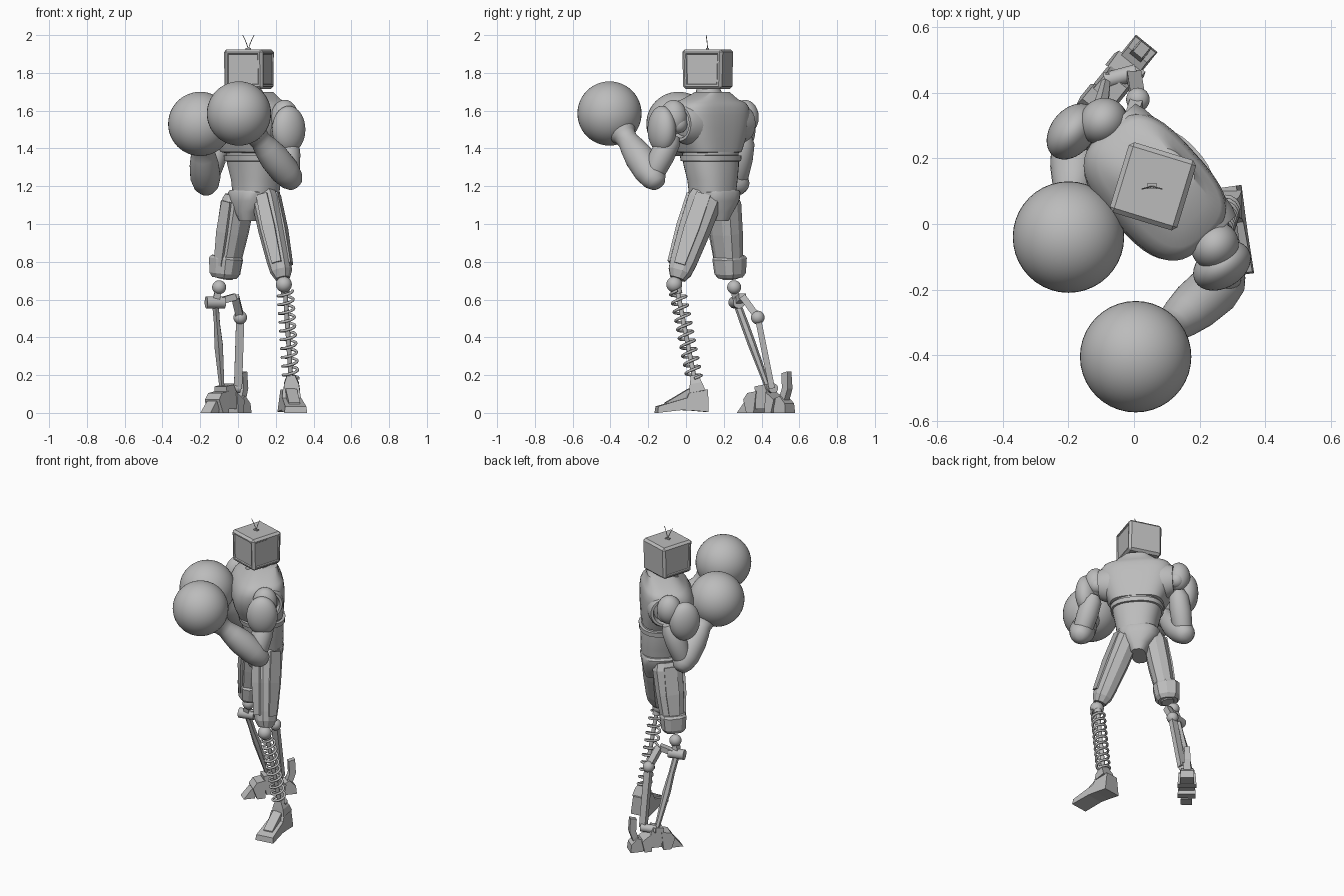
import bpy, bmesh, math
from mathutils import Vector, Matrix

cube = bpy.data.objects.get("Cube")
if cube:
    bpy.data.objects.remove(cube, do_unlink=True)

grey = bpy.data.materials.new("plain grey")
grey.use_nodes = True
grey.diffuse_color = (0.5, 0.5, 0.5, 1)
grey.node_tree.nodes["Principled BSDF"].inputs["Base Color"].default_value = (0.5, 0.5, 0.5, 1)


def finish(name, bm, smooth=True, matrix=None):
    if matrix:
        bm.transform(matrix)
    bmesh.ops.recalc_face_normals(bm, faces=bm.faces)
    mesh = bpy.data.meshes.new(name)
    bm.to_mesh(mesh)
    bm.free()
    mesh.materials.append(grey)
    obj = bpy.data.objects.new(name, mesh)
    bpy.context.collection.objects.link(obj)
    if smooth:
        bpy.ops.object.select_all(action='DESELECT')
        obj.select_set(True)
        bpy.context.view_layer.objects.active = obj
        bpy.ops.object.shade_smooth_by_angle(angle=math.radians(40))
    return obj


def heading(degrees):
    a = math.radians(degrees)
    return Vector((math.cos(a), math.sin(a), 0))


def loft(name, p, q, side, rings, n=32, power=2, smooth=True):
    """Skin along p-q; each ring is (t, half width, half depth, shift x, shift y)."""
    p, q = Vector(p), Vector(q)
    axis = (q - p).normalized()
    u = (side - axis * side.dot(axis)).normalized()
    v = axis.cross(u)
    bm = bmesh.new()
    loops = []
    for ring in rings:
        t, hx, hy, ox, oy = (tuple(ring) + (0, 0, 0))[:5]
        loop = []
        for i in range(n):
            a = 2 * math.pi * (i + 0.5) / n
            c, s = math.cos(a), math.sin(a)
            x = ox + hx * math.copysign(abs(c) ** (2 / power), c)
            y = oy + hy * math.copysign(abs(s) ** (2 / power), s)
            loop.append(bm.verts.new(p.lerp(q, t) + u * x + v * y))
        loops.append(loop)
    for a, b in zip(loops, loops[1:]):
        for i in range(n):
            bm.faces.new((a[i], a[(i + 1) % n], b[(i + 1) % n], b[i]))
    bm.faces.new(loops[0][::-1])
    bm.faces.new(loops[-1])
    return finish(name, bm, smooth)


def bar(name, p, q, w, d, side=Vector((1, 0, 0))):
    return loft(name, p, q, side, [(0, w, d), (1, w, d)], 4, 40, False)


def ellipsoid(name, centre, radii, yaw=0):
    bm = bmesh.new()
    bmesh.ops.create_uvsphere(bm, u_segments=40, v_segments=24, radius=1)
    m = (Matrix.Translation(centre) @ Matrix.Rotation(math.radians(yaw), 4, 'Z')
         @ Matrix.Diagonal((*radii, 1)))
    return finish(name, bm, True, m)


def prism(name, profile, width, origin, yaw, taper=0):
    """Extrude a (y, z) profile sideways; taper narrows it with height."""
    bm = bmesh.new()
    ends = []
    for s in (-1, 1):
        ends.append([bm.verts.new((s * width / 2 * (1 - taper * z), y, z)) for y, z in profile])
    for i in range(len(profile)):
        j = (i + 1) % len(profile)
        bm.faces.new((ends[0][i], ends[0][j], ends[1][j], ends[1][i]))
    bm.faces.new(ends[0][::-1])
    bm.faces.new(ends[1])
    return finish(name, bm, False, Matrix.Translation(origin) @ Matrix.Rotation(math.radians(yaw), 4, 'Z'))


def wire(name, points, radius):
    curve = bpy.data.curves.new(name, 'CURVE')
    curve.dimensions = '3D'
    curve.bevel_depth = radius
    curve.bevel_resolution = 2
    curve.use_fill_caps = True
    spline = curve.splines.new('POLY')
    spline.points.add(len(points) - 1)
    for sp, pt in zip(spline.points, points):
        sp.co = (*pt, 1)
    curve.materials.append(grey)
    obj = bpy.data.objects.new(name, curve)
    bpy.context.collection.objects.link(obj)


TWIST = -48
across = heading(TWIST)
back = heading(TWIST + 90)
X = Vector((1, 0, 0))
core = Vector((0.095, 0.14, 0))


def up(z):
    return core + Vector((0, 0, z))


# Torso: abdomen, rim, chest shell, neck
loft("abdomen", up(1.16), up(1.4), across,
     [(0, .12, .115), (.3, .13, .12), (.65, .148, .128, 0, -.01), (1, .152, .13, 0, -.02)], power=2.4)
loft("chest_rim", up(1.33), up(1.365), across,
     [(0, .14, .12, 0, -.01), (.1, .16, .14, 0, -.012), (.9, .163, .143, 0, -.014), (1, .14, .12, 0, -.01)], power=2.4)
loft("chest", up(1.375), up(1.70), across,
     [(0, .14, .115, 0, -.02), (.02, .163, .138, 0, -.025), (.2, .192, .152, 0, -.035),
      (.42, .222, .162, 0, -.043), (.62, .232, .158, 0, -.04), (.74, .226, .145, 0, -.032),
      (.82, .205, .128, 0, -.025), (.88, .15, .105, 0, -.018), (1, .08, .08)], n=40, power=3.1)
loft("neck", (.07, .125, 1.62), (.055, .115, 1.76), across,
     [(0, .115, .105), (.3, .09, .085), (.6, .066, .064), (1, .06, .06)])

# Head: boxy set with recessed front and sides
bm = bmesh.new()
bmesh.ops.create_cube(bm, size=1)
bmesh.ops.scale(bm, vec=(.215, .225, .21), verts=bm.verts)
for v in bm.verts:
    if v.co.z < 0:
        v.co.y *= .95
bmesh.ops.bevel(bm, geom=bm.edges[:], offset=.014, segments=1, affect='EDGES')
bm.normal_update()
panels = [f for f in bm.faces if f.calc_area() > .02 and (abs(f.normal.x) > .9 or f.normal.y < -.9)]
bmesh.ops.inset_individual(bm, faces=panels, thickness=.012, depth=0)
bmesh.ops.inset_individual(bm, faces=panels, thickness=.006, depth=-.006)
finish("head", bm, False, Matrix.Translation((.058, .115, 1.82)) @ Matrix.Rotation(math.radians(-17), 4, 'Z'))
bar("antenna_base", (.055, .115, 1.92), (.055, .115, 1.932), .015, .008)
for s, name in ((-1, "right_antenna"), (1, "left_antenna")):
    wire(name, [(.055 + s * k * .03, .115 - k * .008, 1.925 + .075 * k ** .8) for k in (0, .3, .6, 1)], .002)

# Arms: the pads sit outside and ahead of each shoulder
for name, s, elbow, ball, ahead, out in (
        ("left", 1, Vector((.268, -.18, 1.255)), Vector((.005, -.405, 1.585)), .05, .07),
        ("right", -1, Vector((-.17, .265, 1.222)), Vector((-.2, -.04, 1.53)), .115, .05)):
    shoulder = up(1.53) + across * .245 * s
    loft(name + "_socket", shoulder - across * .09 * s, shoulder - across * .015 * s, back,
         [(0, .1, .115), (.6, .095, .105), (1, .085, .09), (1, .07, .075), (.5, .06, .06)])
    ellipsoid(name + "_shoulder_joint", shoulder, (.05, .05, .05))
    ellipsoid(name + "_shoulder_cap", shoulder + across * .01 * s - back * .025 + Vector((0, 0, .035)),
              (.07, .075, .092), TWIST)
    ellipsoid(name + "_shoulder_pad", shoulder + across * out * s - back * ahead - Vector((0, 0, .03)),
              (.095, .067, .125), TWIST + 80 * s)
    loft(name + "_upper_arm", shoulder, elbow, across,
         [(.2, .04, .04), (.32, .06, .06), (.6, .066, .066), (.9, .06, .06), (1.05, .04, .04)])
    loft(name + "_forearm", elbow, ball, Vector((0, 0, 1)),
         [(-.16, .02, .02), (-.13, .045, .045), (-.06, .064, .066), (.08, .078, .08), (.3, .079, .077),
          (.46, .066, .066), (.56, .055, .055), (.64, .06, .06), (.74, .09, .09)])
    ellipsoid(name + "_fist_ball", ball, (.17, .17, .17))

# Pelvis
hip = Vector((.085, .15, 0))
loft("pelvis", hip + Vector((0, 0, 1.015)), hip + Vector((0, 0, 1.18)), across,
     [(0, .045, .09), (.3, .075, .108), (.65, .125, .118), (.92, .132, .122), (1, .122, .115)],
     n=16, power=2.8)

# Thighs with lengthwise armour plates
thighs = (("left", 1, Vector((.14, .115, 1.17)), Vector((.236, -.045, .71)), heading(-15)),
          ("right", -1, Vector((.005, .195, 1.15)), Vector((-.072, .235, .71)), heading(-40)))
for name, s, top, knee, side in thighs:
    loft(name + "_thigh", top, knee, side,
         [(0, .06, .08), (.1, .074, .095), (.45, .072, .088), (.8, .062, .074), (.92, .056, .064), (1, .038, .042)],
         n=10, power=2.6, smooth=False)
    # the loft axis points down, so its second axis points forward
    loft(name + "_thigh_front_plate", top, knee, side,
         [(.08, .03, .01, 0, .09), (.45, .034, .01, 0, .085), (.85, .026, .01, 0, .068)], 4, 40, False)
    loft(name + "_thigh_outer_plate", top, knee, side,
         [(.06, .01, .04, s * .066), (.45, .01, .042, s * .067), (.86, .01, .03, s * .056)], 4, 40, False)
loft("right_knee_guard", (-.062, .23, .83), (-.072, .235, .715), heading(-40),
     [(0, .074, .076), (.12, .085, .082), (.8, .076, .076), (1, .06, .06)], 10, 2.8, False)
ellipsoid("left_knee_ball", (.243, -.062, .68), (.042, .042, .042))
ellipsoid("right_knee_ball", (-.1, .255, .665), (.037, .037, .037))

# Left shin: spring around a rod
top, low = Vector((.25, -.045, .645)), Vector((.28, .045, .18))
loft("left_shin_rod", top, low, X, [(-.05, .024, .024), (.03, .024, .024), (.03, .013, .013), (1, .013, .013)], 12)
axis = (low - top).normalized()
u = axis.cross(Vector((0, 1, 0))).normalized()
v = axis.cross(u)
coils, steps = 10, 16
spring = []
for i in range(coils * steps + 1):
    a = 2 * math.pi * i / steps
    spring.append(top.lerp(low, i / (coils * steps)) + (u * math.cos(a) + v * math.sin(a)) * .04)
wire("left_shin_spring", spring, .0075)

# Left foot
foot = (.284, 0, 0)
prism("left_foot", [(-.16, 0), (-.03, .015), (.03, .012), (.112, .005), (.112, .125), (.02, .125),
                    (0, .08), (-.155, .035)], .122, foot, 8, 2.2)
prism("left_foot_ridge", [(-.11, .03), (.0, .07), (.02, .13), (.0, .12), (-.11, .055)], .06, foot, 8)
loft("left_ankle", (.285, .06, .11), (.28, .045, .2), X, [(0, .045, .045), (.5, .04, .033), (1, .022, .02)], 4, 40, False)

# Right shin: hinge, crank and two struts
hinge, crank, ankle = Vector((-.12, .268, .585)), Vector((.012, .38, .505)), Vector((-.04, .45, .13))
pin = heading(15)
loft("right_hinge", hinge - pin * .05, hinge + pin * .05, Vector((0, 0, 1)), [(0, .032, .032), (1, .032, .032)], 16)
bar("right_knee_link", (-.1, .255, .66), hinge, .018, .02)
bend = Vector((-.015, .3, .615))
bar("right_crank_arm", hinge, bend, .018, .02, Vector((0, 0, 1)))
bar("right_crank_drop", bend, crank, .02, .018)
ellipsoid("right_crank_ball", crank, (.036, .036, .036))
bar("right_rear_strut", crank, ankle + Vector((.04, .005, 0)), .022, .016)
loft("right_front_strut", hinge, ankle - Vector((.045, .015, 0)), X,
     [(0, .02, .02), (.25, .018, .022), (.5, .026, .022), (1, .015, .015)], 6, 2, False)
loft("right_ankle_pin", ankle - pin * .05, ankle + pin * .05, Vector((0, 0, 1)), [(0, .026, .026), (1, .026, .026)], 12)

# Right foot: separate overlapping segments
origin, turn = (-.065, .423, 0), -39
segments = (("toe", [(-.17, 0), (-.1, 0), (-.085, .07), (-.12, .06)], .07),
            ("front_claw", [(-.09, 0), (-.04, 0), (-.03, .115), (-.09, .105), (-.115, .07)], .11),
            ("arch", [(-.03, .02), (.03, .02), (.045, .1), (.02, .15), (-.045, .14)], .1),
            ("instep", [(.035, 0), (.08, 0), (.095, .07), (.035, .11)], .115),
            ("heel", [(.085, 0), (.165, 0), (.16, .05), (.12, .09), (.08, .07)], .085),
            ("heel_fin", [(.1, .06), (.14, .06), (.165, .13), (.16, .22), (.12, .21), (.125, .13)], .05))
for name, profile, width in segments:
    prism("right_" + name, profile, width, origin, turn, 1.5)
